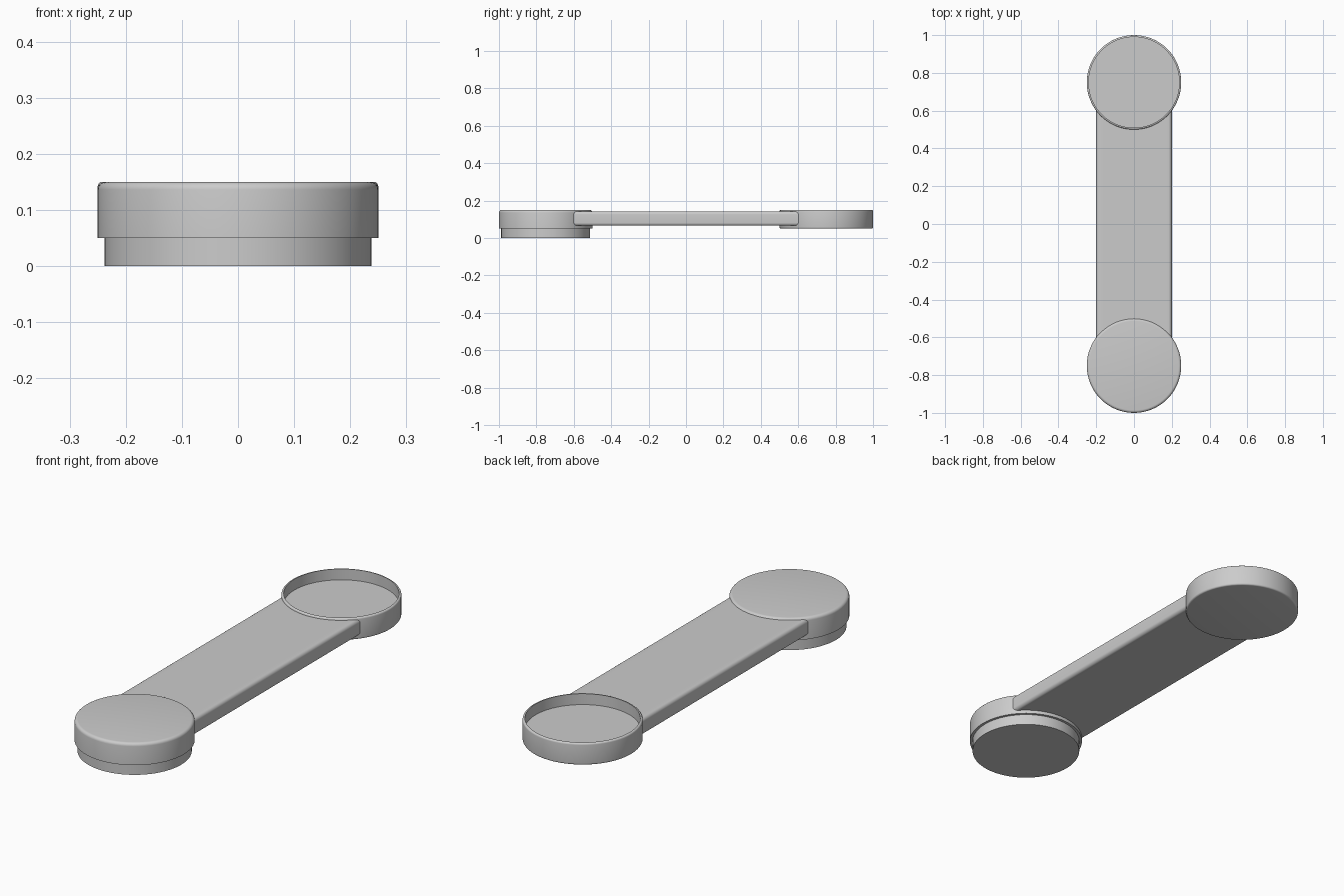
import bpy, bmesh
from math import sin, cos, pi, sqrt

cube = bpy.data.objects.get("Cube")
if cube:
    bpy.data.objects.remove(cube)

grey = bpy.data.materials.new("plain grey")
grey.use_nodes = True
colour = (0.6, 0.6, 0.6, 1)
grey.diffuse_color = colour
grey.node_tree.nodes["Principled BSDF"].inputs["Base Color"].default_value = colour

RADIUS, CENTRE, BASE, TOP = 0.25, 0.75, 0.05, 0.15


def finish(name, bm):
    bmesh.ops.recalc_face_normals(bm, faces=bm.faces)
    mesh = bpy.data.meshes.new(name)
    bm.to_mesh(mesh)
    bm.free()
    mesh.materials.append(grey)
    obj = bpy.data.objects.new(name, mesh)
    bpy.context.collection.objects.link(obj)
    bpy.ops.object.select_all(action='DESELECT')
    bpy.context.view_layer.objects.active = obj
    obj.select_set(True)
    bpy.ops.object.shade_smooth_by_angle(angle=pi / 6)
    obj.select_set(False)
    return obj


def fillet(r_edge, z_edge, r, start, steps=5):
    """Quarter round centred at (r_edge, z_edge), counter-clockwise from start."""
    return [(r_edge + r * cos(start + pi / 2 * i / steps),
             z_edge + r * sin(start + pi / 2 * i / steps)) for i in range(steps + 1)]


def lathe(name, profile, y, sides=64):
    """Turn a (radius, height) profile about a vertical axis and close both ends."""
    bm = bmesh.new()
    rings = [[bm.verts.new((r * cos(2 * pi * i / sides), y + r * sin(2 * pi * i / sides), z))
              for i in range(sides)] for r, z in profile]
    for a, b in zip(rings, rings[1:]):
        for i in range(sides):
            j = (i + 1) % sides
            bm.faces.new((a[i], a[j], b[j], b[i]))
    bm.faces.new(rings[0])
    bm.faces.new(rings[-1])
    return finish(name, bm)


# Front cap: rounded top, with a narrower plug stepping down to the ground
round_top = 0.014
lathe("cap_with_plug",
      [(0.238, 0), (0.238, BASE), (RADIUS, BASE)]
      + fillet(RADIUS - round_top, TOP - round_top, round_top, 0), -CENTRE)

# Back socket: shallow cup with a thin softened rim
soft = 0.008
lathe("socket_cup",
      fillet(RADIUS - soft, BASE + soft, soft, -pi / 2)
      + fillet(RADIUS - soft, TOP - soft, soft, 0)
      + [(0.24, TOP), (0.24, 0.1)], CENTRE)

# Connecting strap: rounded long edges, ends hollowed to meet the round parts
half_w, half_h, mid_z, edge = 0.2, 0.038, 0.104, 0.016
arc = [(half_w - edge + edge * sin(pi / 2 * i / 6),
        half_h - edge + edge * cos(pi / 2 * i / 6)) for i in range(7)]
flat = half_w - edge
columns = ([(-x, h) for x, h in reversed(arc)]
           + [(flat * (i / 10 - 1), half_h) for i in range(1, 20)] + arc)
bm = bmesh.new()
loops = []
for x, h in columns:
    end = CENTRE - sqrt(0.245 ** 2 - x * x)
    loops.append([bm.verts.new((x, y, z)) for y, z in
                  ((-end, mid_z - h), (end, mid_z - h), (end, mid_z + h), (-end, mid_z + h))])
for a, b in zip(loops, loops[1:]):
    for i in range(4):
        j = (i + 1) % 4
        bm.faces.new((a[i], a[j], b[j], b[i]))
bm.faces.new(loops[0])
bm.faces.new(loops[-1])
finish("strap", bm)
